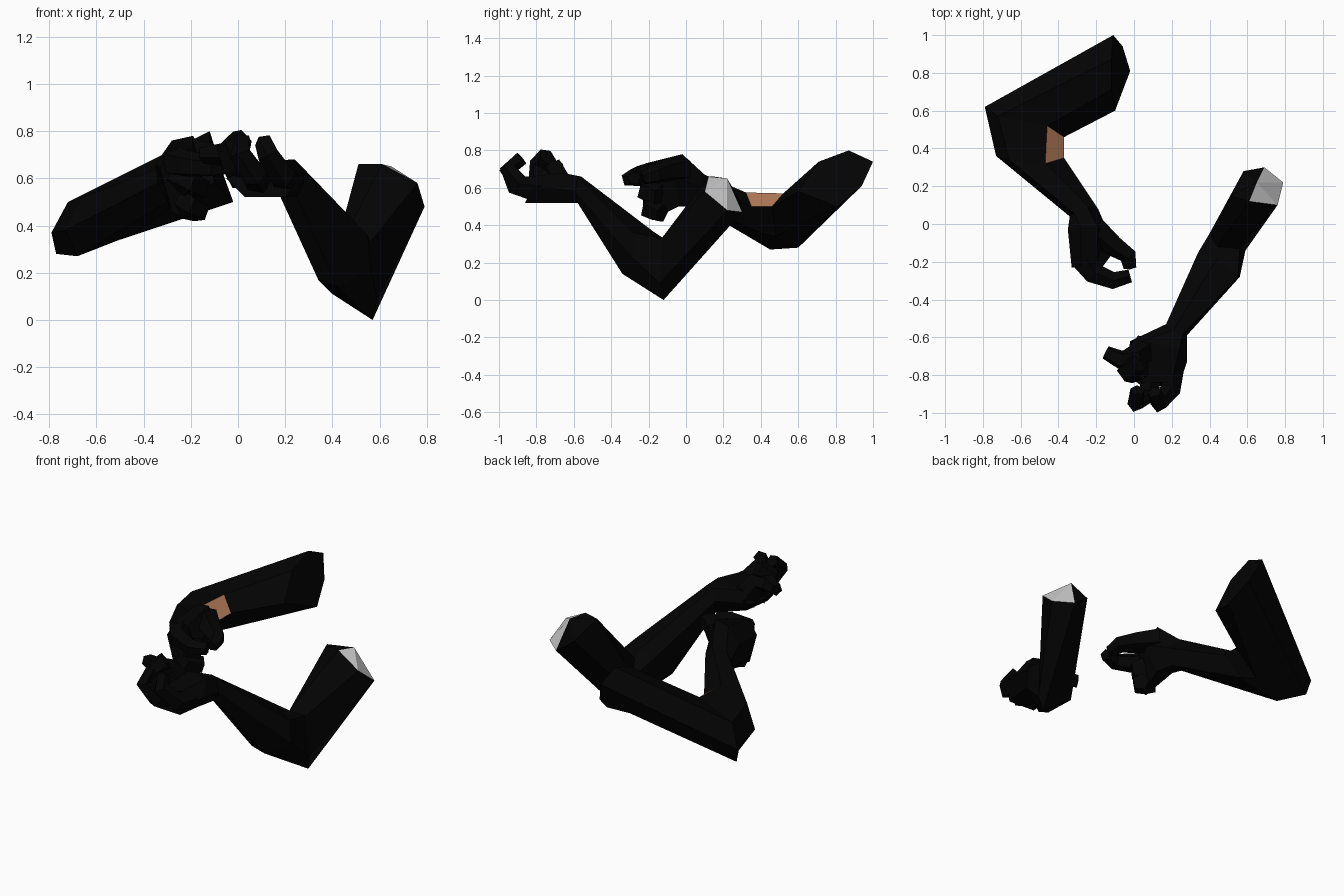
import bpy, bmesh
from math import cos, sin, tau
from mathutils import Vector

if "Cube" in bpy.data.objects:
    bpy.data.objects.remove(bpy.data.objects["Cube"])


def material(name, color):
    m = bpy.data.materials.new(name)
    m.diffuse_color = (*color, 1)
    m.use_nodes = True
    m.node_tree.nodes["Principled BSDF"].inputs["Base Color"].default_value = m.diffuse_color
    return m


BLACK = material("black_sleeve", (0.001, 0.001, 0.001))
SKIN = material("elbow_patch", (0.45, 0.2, 0.1))
GREY = material("plain_grey", (0.6, 0.6, 0.6))


def finish(bm, name, mats):
    bmesh.ops.recalc_face_normals(bm, faces=bm.faces[:])
    me = bpy.data.meshes.new(name)
    bm.to_mesh(me)
    bm.free()
    for m in mats:
        me.materials.append(m)
    ob = bpy.data.objects.new(name, me)
    bpy.context.collection.objects.link(ob)
    return ob


def skin_rings(bm, rings):
    """Bridge a list of equal-sized point rings; returns vertex rings and quads."""
    vs = [[bm.verts.new(p) for p in r] for r in rings]
    n = len(rings[0])
    quads = [[bm.faces.new((a[i], a[(i + 1) % n], b[(i + 1) % n], b[i])) for i in range(n)]
             for a, b in zip(vs, vs[1:])]
    return vs, quads


def finger(name, path, r0=0.055, r1=0.038, sides=5):
    """Tapered low-poly tube with flat ends along a bent path."""
    pts = [Vector(p) for p in path]
    rings = []
    side = None
    for i, p in enumerate(pts):
        t = (pts[min(i + 1, len(pts) - 1)] - pts[max(i - 1, 0)]).normalized()
        side = t.orthogonal() if side is None else side - t * side.dot(t)
        side.normalize()
        up = t.cross(side)
        r = r0 + (r1 - r0) * i / (len(pts) - 1)
        rings.append([p + r * (side * cos(tau * k / sides) + up * sin(tau * k / sides))
                      for k in range(sides)])
    bm = bmesh.new()
    vs, _ = skin_rings(bm, rings)
    bm.faces.new(vs[0])
    bm.faces.new(vs[-1])
    finish(bm, name, [BLACK])


# Arm at -x: shoulder, elbow, forearm, wrist
arm_a = [
    [(-.12, .71, .74), (-.12, .87, .80), (-.11, 1.0, .74), (-.06, .94, .61), (-.02, .81, .50), (-.10, .60, .58)],
    [(-.46, .52, .57), (-.72, .57, .50), (-.79, .62, .37), (-.77, .60, .28), (-.50, .48, .34), (-.37, .46, .50)],
    [(-.47, .32, .575), (-.66, .34, .52), (-.73, .36, .38), (-.68, .45, .27), (-.45, .40, .36), (-.37, .35, .50)],
    [(-.25, .10, .67), (-.32, .06, .65), (-.34, .04, .58), (-.30, .06, .50), (-.23, .06, .51), (-.19, .08, .60)],
]
# Its palm
palm_a = [
    [(-.19, -.02, .78), (-.28, -.02, .76), (-.35, -.03, .66), (-.30, -.02, .52), (-.20, -.04, .50), (-.13, -.06, .66)],
    [(-.20, -.20, .72), (-.28, -.22, .73), (-.33, -.23, .64), (-.28, -.23, .46), (-.22, -.18, .43), (-.19, -.17, .60)],
]
bm = bmesh.new()
vs, quads = skin_rings(bm, arm_a + palm_a)
bm.faces.new(vs[0])
bm.faces.new(vs[-1])
quads[1][5].material_index = 1
finish(bm, "right_arm", [BLACK, SKIN])

# Arm at +x: shoulder, elbow, forearm, wrist
arm_b = [
    [(.51, .15, .66), (.61, .12, .66), (.76, .10, .58), (.79, .22, .48), (.69, .30, .47), (.58, .28, .55)],
    [(.40, -.05, .25), (.44, -.12, .33), (.56, -.13, .33), (.59, -.14, .09), (.57, -.12, .0), (.40, -.08, .11)],
    [(.34, -.15, .33), (.44, -.18, .37), (.55, -.28, .36), (.56, -.28, .22), (.42, -.34, .14), (.34, -.35, .17)],
    [(.17, -.53, .60), (.21, -.56, .66), (.26, -.58, .66), (.28, -.59, .58), (.25, -.58, .52), (.18, -.55, .52)],
]
# Its palm
palm_b = [
    [(-.02, -.62, .60), (.05, -.62, .67), (.24, -.66, .68), (.28, -.73, .60), (.22, -.72, .52), (.04, -.66, .53)],
    [(-.05, -.79, .60), (.04, -.84, .64), (.2, -.84, .66), (.25, -.82, .60), (.20, -.86, .52), (.03, -.85, .52)],
]
bm = bmesh.new()
vs, quads = skin_rings(bm, arm_b + palm_b)
bm.faces.new(vs[-1])
# Folded shoulder cap, half black and half grey
g, a, e, d, c, f = vs[0]
peak = bm.verts.new((.65, .22, .65))
for tri in ((a, g, peak), (g, f, peak), (f, c, peak)):
    bm.faces.new(tri)
for tri in ((a, e, peak), (e, d, peak), (d, c, peak)):
    bm.faces.new(tri).material_index = 1
finish(bm, "left_arm", [BLACK, GREY])

# Fingers of the hand at -x
finger("right_index", [(-.27, -.19, .67), (-.22, -.26, .66), (-.11, -.30, .65), (-.02, -.275, .65)], .07, .036)
finger("right_thumb", [(-.21, -.02, .70), (-.11, -.11, .69), (-.03, -.165, .67), (-.02, -.23, .65)], .075, .036)
finger("right_middle", [(-.26, -.17, .60), (-.21, -.20, .58), (-.17, -.14, .56)], .075, .06)
finger("right_ring", [(-.26, -.16, .51), (-.21, -.19, .48), (-.16, -.13, .46)], .065, .05)

# Fingers of the hand at +x
finger("left_ring", [(.20, -.77, .60), (.19, -.88, .61), (.13, -.95, .70), (.11, -.89, .755)], .065, .04)
finger("left_middle", [(.09, -.80, .58), (.07, -.91, .61), (.01, -.95, .70), (.02, -.88, .76)], .06, .04)
finger("left_index", [(.04, -.74, .60), (.0, -.78, .66), (-.03, -.78, .72), (.02, -.74, .765)], .075, .055)
finger("left_thumb", [(.06, -.66, .60), (.0, -.71, .70), (-.07, -.72, .705), (-.15, -.68, .70)], .08, .038)
